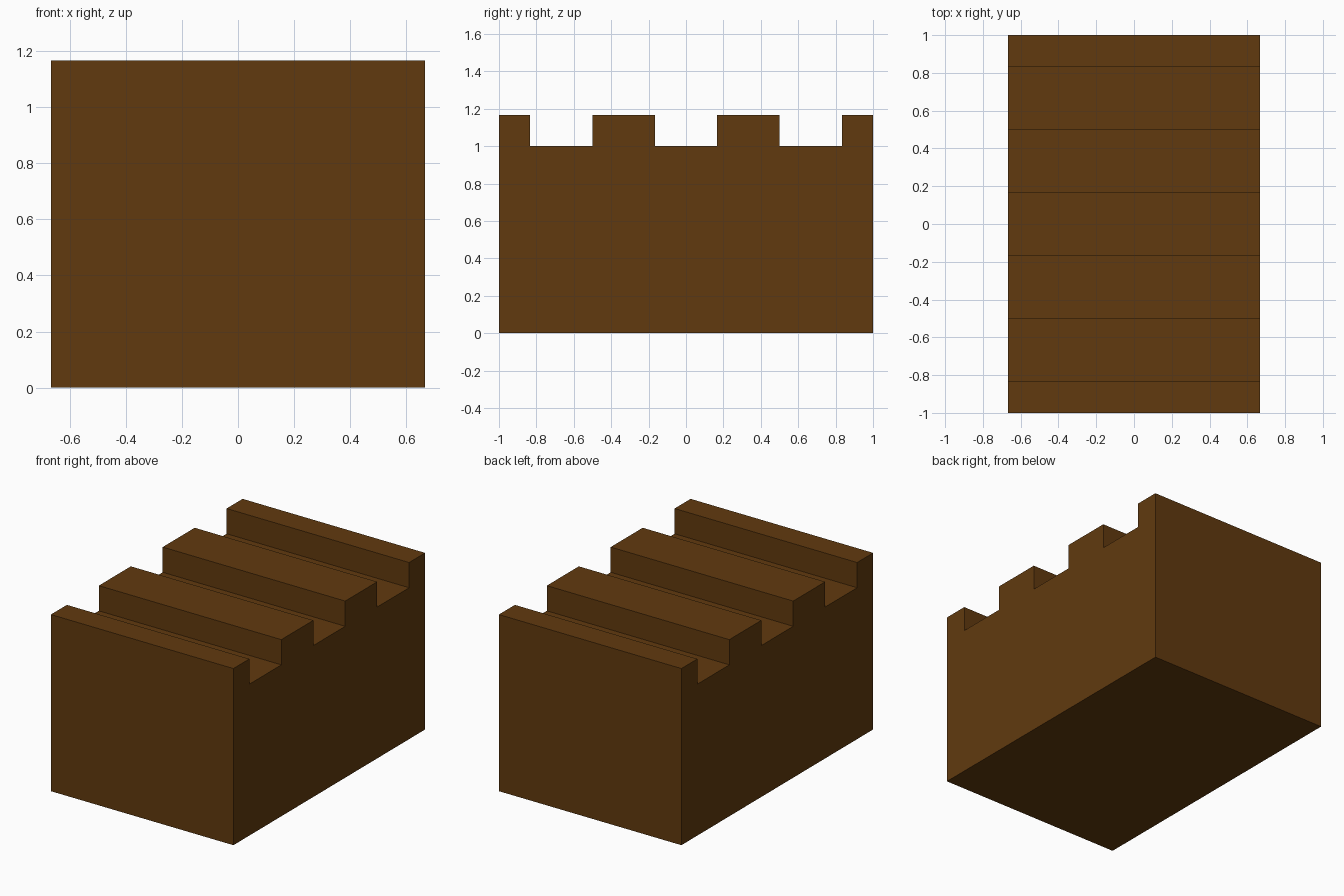
import bpy, bmesh

if "Cube" in bpy.data.objects:
    bpy.data.objects.remove(bpy.data.objects["Cube"])

HALF_X = 2 / 3
FLOOR, TOP = 1.0, 7 / 6      # groove floor and ridge top heights

wood = bpy.data.materials.new("dark brown")
wood.diffuse_color = (0.12, 0.042, 0.0045, 1)
wood.use_nodes = True
wood.node_tree.nodes["Principled BSDF"].inputs["Base Color"].default_value = wood.diffuse_color

# Side profile (y, z): flat base with a crenellated top
profile = [(-1, 0), (1, 0), (1, TOP)]
for centre in (2 / 3, 0, -2 / 3):
    a, b = centre + 1 / 6, centre - 1 / 6
    profile += [(a, TOP), (a, FLOOR), (b, FLOOR), (b, TOP)]
profile.append((-1, TOP))

# Extrude the profile across x
bm = bmesh.new()
face = bm.faces.new([bm.verts.new((-HALF_X, y, z)) for y, z in profile])
ext = bmesh.ops.extrude_face_region(bm, geom=[face], use_keep_orig=True)
verts = [v for v in ext["geom"] if isinstance(v, bmesh.types.BMVert)]
bmesh.ops.translate(bm, verts=verts, vec=(2 * HALF_X, 0, 0))
bmesh.ops.recalc_face_normals(bm, faces=bm.faces)

mesh = bpy.data.meshes.new("grooved_block")
bm.to_mesh(mesh)
bm.free()
mesh.materials.append(wood)
bpy.context.collection.objects.link(bpy.data.objects.new("grooved_block", mesh))
